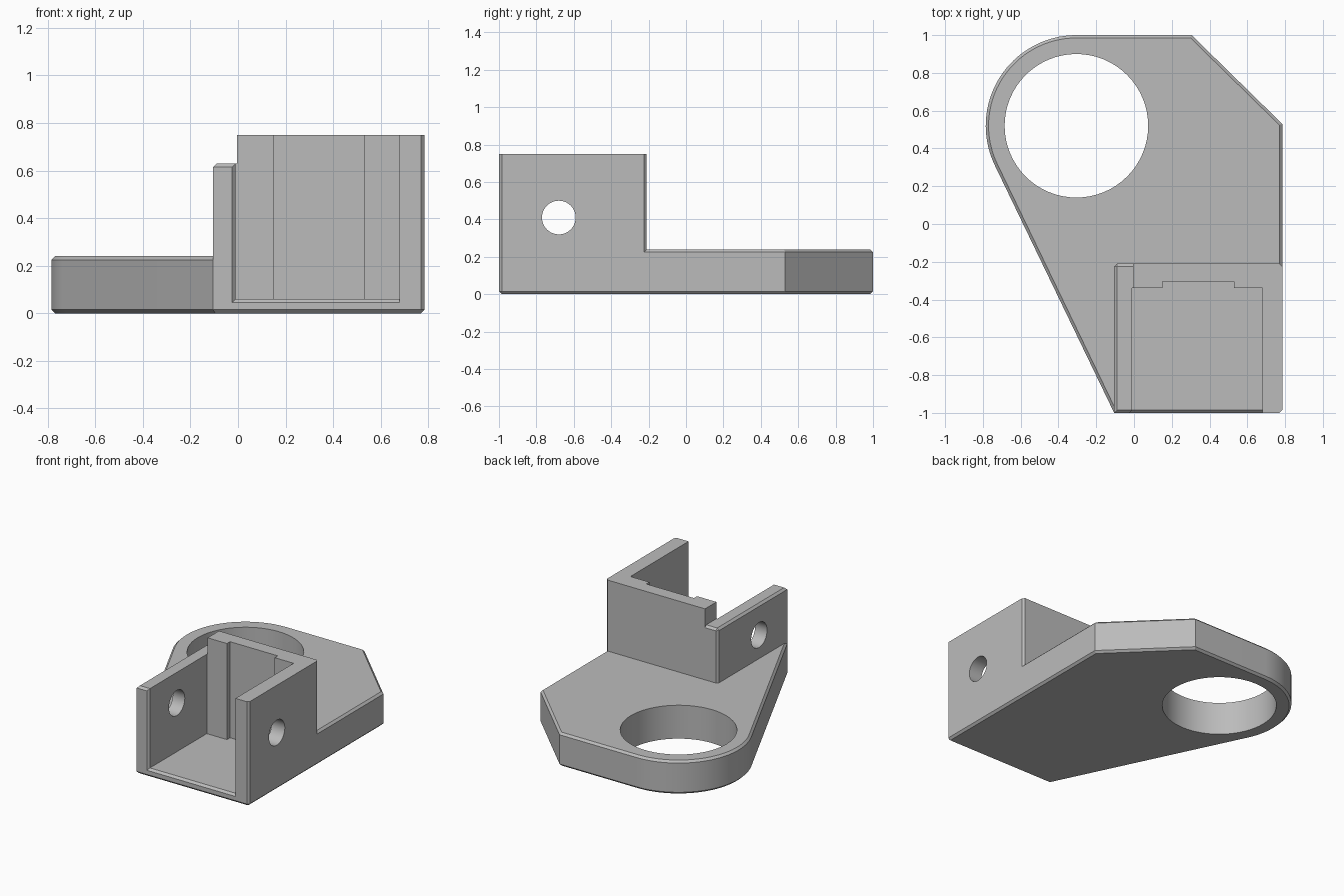
import bpy, bmesh, math

cube = bpy.data.objects.get("Cube")
if cube:
    bpy.data.objects.remove(cube, do_unlink=True)

grey = bpy.data.materials.new("plain grey")
grey.use_nodes = True
grey.diffuse_color = (0.5, 0.5, 0.5, 1)
grey.node_tree.nodes["Principled BSDF"].inputs["Base Color"].default_value = grey.diffuse_color

SIDE, FRONT, CH = 0.785, -1.0, 0.015
BACK, WALL_LEFT = -0.21, -0.105


def finish(name, bm):
    bmesh.ops.recalc_face_normals(bm, faces=bm.faces)
    mesh = bpy.data.meshes.new(name)
    bm.to_mesh(mesh)
    bm.free()
    mesh.materials.append(grey)
    obj = bpy.data.objects.new(name, mesh)
    bpy.context.collection.objects.link(obj)
    return obj


def loft(name, rings, bevel_rule=None):
    """Skin matching rings of points, cap the ends, chamfer chosen edges."""
    bm = bmesh.new()
    loops = [[bm.verts.new(p) for p in ring] for ring in rings]
    n = len(loops[0])
    for a, b in zip(loops, loops[1:]):
        for i in range(n):
            j = (i + 1) % n
            bm.faces.new((a[i], a[j], b[j], b[i]))
    bm.faces.new(loops[0])
    bm.faces.new(loops[-1])
    if bevel_rule:
        bmesh.ops.recalc_face_normals(bm, faces=bm.faces)
        edges = [e for e in bm.edges if bevel_rule(*(v.co for v in e.verts))]
        bmesh.ops.bevel(bm, geom=edges, offset=CH, segments=1, affect='EDGES')
    return finish(name, bm)


def prism(name, outline, z0, z1, bevel_rule=None):
    return loft(name, [[(x, y, z) for x, y in outline] for z in (z0, z1)], bevel_rule)


def rect(x0, x1, y0, y1):
    return [(x0, y0), (x1, y0), (x1, y1), (x0, y1)]


def cylinder(name, radius, location, rotation=(0, 0, 0)):
    bpy.ops.mesh.primitive_cylinder_add(vertices=64, radius=radius, depth=3,
                                        location=location, rotation=rotation)
    obj = bpy.context.object
    obj.name = name
    obj.data.materials.append(grey)
    return obj


# Base plate: straight sides, one cut corner and a round lobe with a tangent side
cx, cy, lobe = -0.305, 0.52, 0.48
dx, dy = WALL_LEFT - cx, FRONT - cy
end = math.atan2(dy, dx) - math.acos(lobe / math.hypot(dx, dy)) + math.tau
start, steps = math.pi / 2, 32
outline = [(WALL_LEFT, FRONT), (SIDE - CH, FRONT), (SIDE, FRONT + CH), (SIDE, 0.53), (0.305, 1)]
for i in range(steps + 1):
    a = start + (end - start) * i / steps
    outline.append((cx + lobe * math.cos(a), cy + lobe * math.sin(a)))
plate = prism("bracket_body", outline, 0, 0.24, lambda p, q: abs(p.z - q.z) < 0.001)

# Tall socket block with chamfered right corners
block = prism("socket_block", rect(-0.004, SIDE, FRONT, BACK), CH, 0.75,
              lambda p, q: p.x > 0.5 and q.x > 0.5 and abs(p.z - q.z) > 0.1)

# Lower left wall with chamfered top and back corner
left_wall = prism("left_wall", rect(WALL_LEFT, 0.1, FRONT, BACK), CH, 0.63,
                  lambda p, q: (p.z > 0.6 and q.z > 0.6 and min(p.x, q.x) < 0)
                  or (abs(p.z - q.z) > 0.1 and p.x < 0 and p.y > -0.5))

# Socket cavity, flared at the mouth along the floor and left wall
cavity = loft("cavity_cutter", [
    [(x0, y, z0), (0.68, y, z0), (0.68, y, 1), (x0, y, 1)]
    for y, x0, z0 in ((FRONT - CH, -0.04, 0.03), (FRONT + CH, -0.01, 0.06), (-0.34, -0.01, 0.06))])

slot = prism("slot_cutter", rect(0.15, 0.53, -0.5, -0.305), 0.06, 1)
lobe_hole = cylinder("lobe_hole_cutter", 0.38, (cx, cy, 0))
pin_hole = cylinder("pin_hole_cutter", 0.09, (0, -0.68, 0.41), (0, math.pi / 2, 0))

# Join the solids, then cut the openings
tools = [(block, 'UNION'), (left_wall, 'UNION')]
tools += [(c, 'DIFFERENCE') for c in (cavity, slot, lobe_hole, pin_hole)]
bpy.context.view_layer.update()
bpy.ops.object.select_all(action='DESELECT')
plate.select_set(True)
bpy.context.view_layer.objects.active = plate
for tool, operation in tools:
    mod = plate.modifiers.new(tool.name, 'BOOLEAN')
    mod.object, mod.operation, mod.solver = tool, operation, 'EXACT'
    bpy.ops.object.modifier_apply(modifier=mod.name)
for tool, _ in tools:
    bpy.data.objects.remove(tool, do_unlink=True)
bpy.ops.object.shade_smooth_by_angle(angle=math.radians(25))
